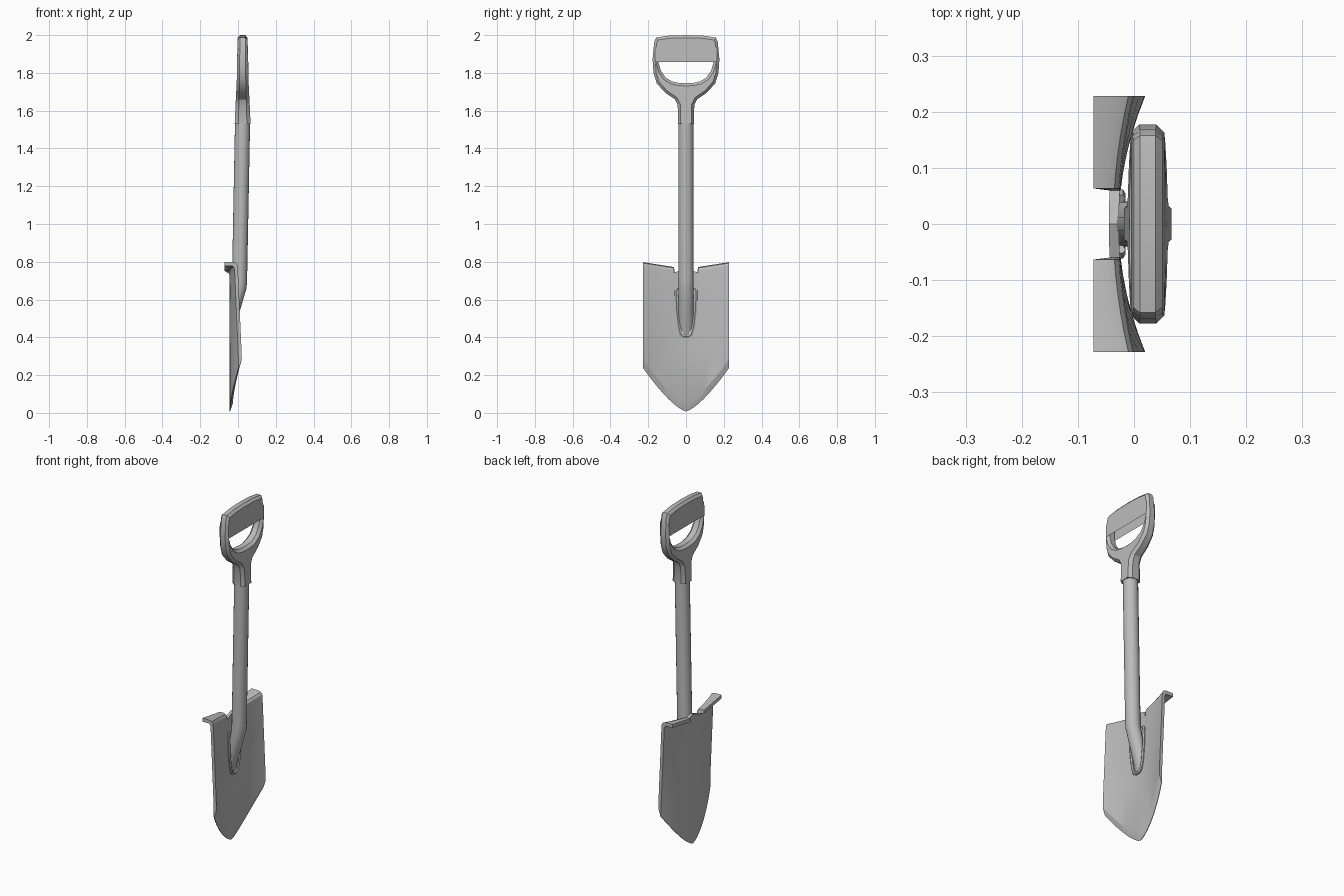
import bpy, bmesh, math
from mathutils import Vector

cube = bpy.data.objects.get("Cube")
if cube:
    bpy.data.objects.remove(cube, do_unlink=True)

grey = bpy.data.materials.new("plain_grey")
grey.use_nodes = True
grey.diffuse_color = (0.5, 0.5, 0.5, 1)
grey.node_tree.nodes["Principled BSDF"].inputs["Base Color"].default_value = (0.5, 0.5, 0.5, 1)


def add_mesh(name, bm, angle=30):
    bmesh.ops.recalc_face_normals(bm, faces=bm.faces)
    mesh = bpy.data.meshes.new(name)
    bm.to_mesh(mesh)
    bm.free()
    mesh.materials.clear()
    mesh.materials.append(grey)
    obj = bpy.data.objects.new(name, mesh)
    bpy.context.collection.objects.link(obj)
    bpy.ops.object.select_all(action='DESELECT')
    obj.select_set(True)
    bpy.context.view_layer.objects.active = obj
    bpy.ops.object.shade_smooth_by_angle(angle=math.radians(angle))
    return obj


def loft(name, loops, angle=30):
    """Skin a list of closed loops and cap both ends."""
    bm = bmesh.new()
    rings = [[bm.verts.new(p) for p in loop] for loop in loops]
    n = len(rings[0])
    for a, b in zip(rings, rings[1:]):
        for i in range(n):
            j = (i + 1) % n
            bm.faces.new((a[i], a[j], b[j], b[i]))
    bm.faces.new(rings[0])
    bm.faces.new(rings[-1])
    return add_mesh(name, bm, angle)


def curve_bmesh(curve):
    """Turn curve data into a bmesh and discard the curve."""
    temp = bpy.data.objects.new("temp_curve", curve)
    bpy.context.collection.objects.link(temp)
    deps = bpy.context.evaluated_depsgraph_get()
    mesh = bpy.data.meshes.new_from_object(temp.evaluated_get(deps))
    bm = bmesh.new()
    bm.from_mesh(mesh)
    bmesh.ops.remove_doubles(bm, verts=bm.verts, dist=0.0005)
    bpy.data.objects.remove(temp, do_unlink=True)
    bpy.data.meshes.remove(mesh)
    return bm


def add_spline(curve, points, cyclic):
    spline = curve.splines.new('POLY')
    spline.points.add(len(points) - 1)
    for p, co in zip(spline.points, points):
        p.co = (*co, 1)
    spline.use_cyclic_u = cyclic


def mirrored(half):
    return half + [(-y, z) for y, z in reversed(half) if y > 0]


# Blade: dished plate, sharpened point, rolled foot rests either side of a notch
WIDTH, THICK, STEP = 0.228, 0.018, 0.27


def blade_front(u, z):
    drop = min(max((0.75 - z) / 0.45, 0), 1)
    return -0.027 + (0.027 + 0.02 * drop) * u * u


def blade_loop(u):
    a = abs(u)
    low = 0.008 + 0.23 * a ** 1.4
    lip = a > STEP
    top = 0.762 + 0.036 * a if lip else 0.765 - 0.08 * a
    rows = [low, low + 0.045, 0.33, 0.55, top - 0.045]
    front = [(blade_front(u, z), z) for z in rows]
    back = [(x - THICK, z) for x, z in front]
    front[0] = (back[0][0] + 0.003, low)
    x = blade_front(u, top)
    if lip:
        front += [(x - 0.002, top - 0.018), (x - 0.01, top - 0.005), (x - 0.025, top), (-0.072, top)]
        back += [(x - 0.019, top - 0.034), (x - 0.022, top - 0.026), (x - 0.03, top - 0.02), (-0.072, top - 0.02)]
    else:
        for k in (0.03, 0.02, 0.01, 0):
            front.append((x, top - k))
            back.append((x - THICK, top - k))
    return [(px, u * WIDTH, z) for px, z in front + back[::-1]]


half_u = [0, 0.09, 0.18, 0.262, 0.278, 0.4, 0.55, 0.7, 0.85, 1]
columns = [-u for u in half_u[:0:-1]] + half_u
loft("blade", [blade_loop(u) for u in columns], 25)

# Shaft: straight tube that slants and sinks into the blade at its foot
RADIUS, SIDES = 0.04, 20
rings = []
for x, z in [(0.0245, 1.56), (0.008, 0.70), (0.005, 0.66), (-0.027, 0.55), (-0.047, 0.48), (-0.068, 0.405)]:
    ring = []
    for i in range(SIDES):
        t = math.tau * i / SIDES
        ring.append((max(x + RADIUS * math.cos(t), -0.04 + 0.0001 * math.cos(t)), RADIUS * math.sin(t), z))
    rings.append(ring)
loft("shaft", rings, 40)

# Raised rim in a U around the foot of the shaft
rim = bpy.data.curves.new("rim", 'CURVE')
rim.dimensions = '3D'
rim.bevel_depth = 0.009
rim.bevel_resolution = 1
rim.use_fill_caps = True
path = mirrored([(0.045, 0.66), (0.054, 0.645), (0.05, 0.55), (0.04, 0.46), (0.028, 0.415), (0.012, 0.405)])
add_spline(rim, [(-0.024, y, z) for y, z in path], False)
add_mesh("socket_rim", curve_bmesh(rim), 40)

# Handle: D-shaped outline with an opening, chamfered, thicker at the collar
CHAMFER = 0.014
handle = bpy.data.curves.new("handle", 'CURVE')
handle.dimensions = '2D'
handle.fill_mode = 'BOTH'
handle.extrude = 0.03 - CHAMFER
handle.bevel_depth = CHAMFER
handle.bevel_resolution = 0
handle.offset = -CHAMFER
outer = mirrored([(0, 2.0), (0.09, 1.997), (0.158, 1.987), (0.168, 1.965), (0.177, 1.87), (0.172, 1.8),
                  (0.155, 1.745), (0.11, 1.695), (0.058, 1.66), (0.044, 1.63), (0.042, 1.53)])
inner = mirrored([(0, 1.935), (0.142, 1.935), (0.15, 1.925), (0.147, 1.86), (0.132, 1.81),
                  (0.108, 1.775), (0.075, 1.755), (0.04, 1.747), (0, 1.745)])
add_spline(handle, [(y, z, 0) for y, z in outer], True)
add_spline(handle, [(y, z, 0) for y, z in inner], True)
bm = curve_bmesh(handle)
for v in bm.verts:
    y, z, x = v.co
    flare = min(max((1.78 - z) / 0.25, 0), 1)
    slim = min(max((z - 1.85) / 0.15, 0), 1)
    # keep the collar mouth square to the shaft
    z = 1.53 if z < 1.56 else z
    v.co = Vector((0.0245 + x * (1 + 0.42 * flare - 0.15 * slim), y, z))
add_mesh("grip_handle", bm, 25)
